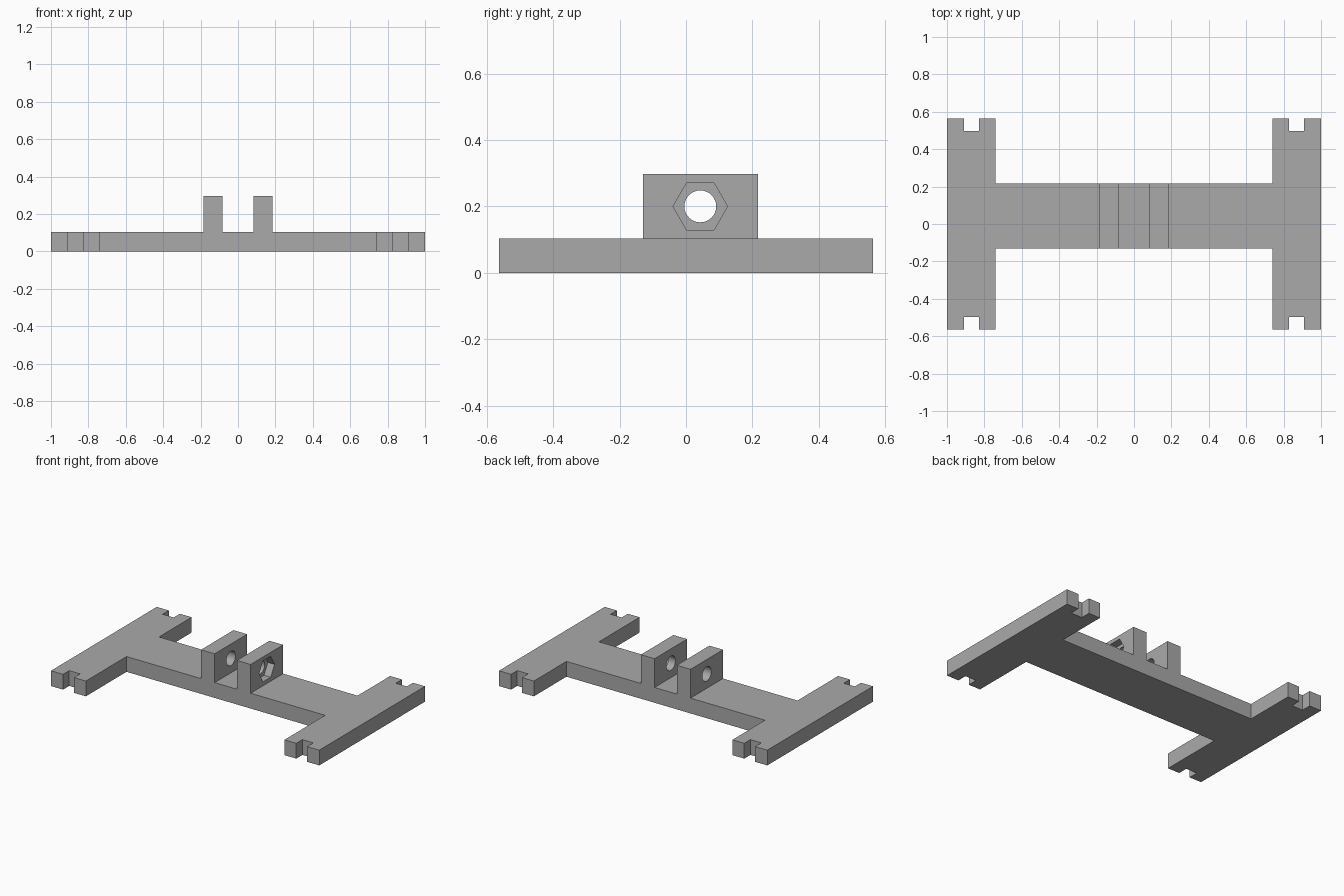
import bpy, bmesh, math

if "Cube" in bpy.data.objects:
    bpy.data.objects.remove(bpy.data.objects["Cube"])

grey = bpy.data.materials.new("plain grey")
grey.use_nodes = True
colour = (0.4, 0.4, 0.4, 1)
grey.diffuse_color = colour
grey.node_tree.nodes["Principled BSDF"].inputs["Base Color"].default_value = colour

BASE_TOP, LUG_TOP = 0.103, 0.297
BAR_FRONT, BAR_BACK = -0.13, 0.216
HOLE_Y, HOLE_Z = (BAR_FRONT + BAR_BACK) / 2, 0.2
LUG_IN, LUG_OUT = 0.083, 0.185


def prism(name, points, offset):
    """Extrude a closed polygon along the offset vector."""
    bm = bmesh.new()
    face = bm.faces.new([bm.verts.new(p) for p in points])
    moved = bmesh.ops.extrude_face_region(bm, geom=[face])["geom"]
    verts = [g for g in moved if isinstance(g, bmesh.types.BMVert)]
    bmesh.ops.translate(bm, verts=verts, vec=offset)
    bmesh.ops.recalc_face_normals(bm, faces=bm.faces)
    mesh = bpy.data.meshes.new(name)
    bm.to_mesh(mesh)
    bm.free()
    mesh.materials.append(grey)
    obj = bpy.data.objects.new(name, mesh)
    bpy.context.collection.objects.link(obj)
    return obj


def bore(target, radius, sides, x0, x1):
    """Cut a straight hole along x through the target."""
    ring = [(x0, HOLE_Y + radius * math.cos(math.tau * i / sides),
             HOLE_Z + radius * math.sin(math.tau * i / sides)) for i in range(sides)]
    cutter = prism("cutter", ring, (x1 - x0, 0, 0))
    cutter.hide_render = True
    mod = target.modifiers.new("bore", "BOOLEAN")
    mod.operation, mod.solver, mod.object = "DIFFERENCE", "EXACT", cutter
    bpy.context.view_layer.objects.active = target
    bpy.ops.object.modifier_apply(modifier=mod.name)
    bpy.data.objects.remove(cutter)


# H-shaped base: one half outline, turned into the other half by mirroring x
END_Y, NOTCH_Y = 0.563, 0.497
def notched_end(side):
    return [(0.74, side * END_Y), (0.828, side * END_Y), (0.828, side * NOTCH_Y),
            (0.91, side * NOTCH_Y), (0.91, side * END_Y), (1, side * END_Y)]

half = [(0.74, BAR_FRONT)] + notched_end(-1) + notched_end(1)[::-1] + [(0.74, BAR_BACK)]
outline = half + [(-x, y) for x, y in reversed(half)]
prism("base_plate", [(x, y, 0) for x, y in outline], (0, 0, BASE_TOP))

# Two upright lugs with a shared bolt hole
for name, x in (("left_lug", LUG_IN), ("right_lug", -LUG_OUT)):
    corners = [(x, BAR_FRONT, BASE_TOP), (x, BAR_BACK, BASE_TOP),
               (x, BAR_BACK, LUG_TOP), (x, BAR_FRONT, LUG_TOP)]
    lug = prism(name, corners, (LUG_OUT - LUG_IN, 0, 0))
    bore(lug, 0.048, 32, x - 0.1, x + 0.2)
    # Hexagonal nut pocket on the outer face of the left lug
    if x > 0:
        bore(lug, 0.082, 6, LUG_OUT - 0.05, LUG_OUT + 0.1)
    bpy.ops.object.select_all(action="DESELECT")
    lug.select_set(True)
    bpy.context.view_layer.objects.active = lug
    bpy.ops.object.shade_smooth_by_angle(angle=math.radians(30))
